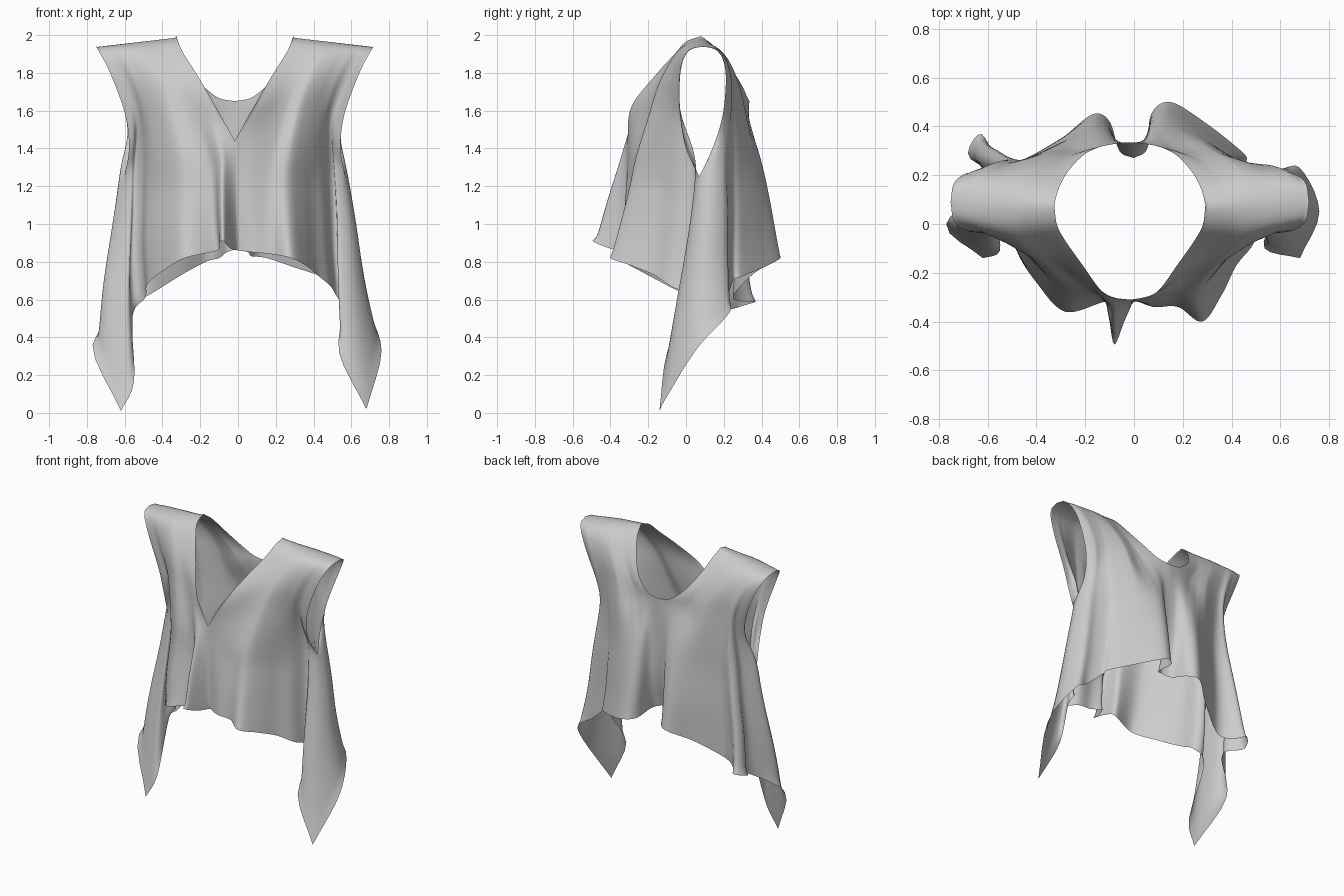
import bpy, bmesh, math
from mathutils import Vector

if "Cube" in bpy.data.objects:
    bpy.data.objects.remove(bpy.data.objects["Cube"])

NU, NV = 80, 48


def spline(pts, t):
    """Catmull-Rom through pts, t is a fractional index."""
    n = len(pts) - 1
    i = min(int(t), n - 1)
    f = t - i
    b, c = Vector(pts[i]), Vector(pts[i + 1])
    a = Vector(pts[i - 1]) if i else 2 * b - c
    d = Vector(pts[i + 2]) if i + 2 <= n else 2 * c - b
    return b + 0.5 * f * (c - a + f * (2 * a - 5 * b + 4 * c - d + f * (3 * (b - c) + d - a)))


def column(top, low, v):
    """Opening edge for the first half, seam for the second half."""
    if v <= 0.5:
        return spline(top, v * 2 * (len(top) - 1))
    return spline(low, (v - 0.5) * 2 * (len(low) - 1))


def eased(table, v, amount):
    """Edge column averaged over a window, so its corner fades inside the panel."""
    h = .26 * math.sin(math.pi * v) ** 2 * min(1, amount / .3)
    total = Vector((0, 0, 0))
    for k in range(-5, 6):
        t = (v + h * k / 5) * (len(table) - 1)
        i = max(0, min(int(t), len(table) - 2))
        total += table[i].lerp(table[i + 1], t - i)
    return total / 11


def hem_at(hem, u):
    """Hem points carry their own cross position as fourth value."""
    i = 0
    while i < len(hem) - 2 and u > hem[i + 1][3]:
        i += 1
    f = (u - hem[i][3]) / (hem[i + 1][3] - hem[i][3])
    return spline([h[:3] for h in hem], i + f)


# neckline and armhole edges, from shoulder ridge down (right half)
neck_front = [(.31, .08, 1.995), (.30, .00, 1.965), (.27, -.06, 1.90),
              (.20, -.16, 1.79), (.10, -.29, 1.62), (0, -.31, 1.44)]
neck_back = [(.31, .08, 1.995), (.29, .15, 1.94), (.25, .22, 1.85),
             (.18, .29, 1.745), (.09, .325, 1.67), (0, .335, 1.65)]
arm_front = [(.735, .09, 1.94), (.72, .01, 1.915), (.66, -.03, 1.80),
             (.58, -.03, 1.58), (.56, .00, 1.40), (.585, .07, 1.25)]
arm_back = [(.735, .09, 1.94), (.72, .17, 1.915), (.66, .21, 1.80),
            (.58, .195, 1.58), (.56, .14, 1.40), (.585, .07, 1.25)]

# hem folds, from centre to side point: x, y, z, cross position
hem_front_right = [(0, -.31, .86, 0), (.08, -.34, .85, .13), (.18, -.34, .84, .3),
                   (.28, -.40, .82, .47), (.36, -.29, .78, .6), (.42, -.17, .73, .7),
                   (.49, -.08, .67, .79), (.52, .03, .62, .85), (.565, .02, .54, .9),
                   (.535, -.10, .32, .95), (.68, -.14, .02, 1)]
hem_front_left = [(0, -.31, .86, 0), (-.04, -.40, .87, .06), (-.08, -.495, .91, .11),
                  (-.10, -.40, .90, .16), (-.11, -.32, .86, .22), (-.28, -.36, .82, .47),
                  (-.40, -.24, .75, .64), (-.48, -.11, .68, .78), (-.49, .01, .61, .84),
                  (-.56, .03, .51, .89), (-.55, -.11, .17, .95), (-.62, -.14, .01, 1)]
hem_back_right = [(0, .27, .87, 0), (.055, .31, .85, .09), (.07, .45, .83, .17),
                  (.15, .50, .82, .27), (.30, .41, .77, .48), (.45, .29, .72, .66),
                  (.47, .25, .70, .74), (.58, .22, .60, .82), (.68, .23, .53, .89),
                  (.76, .05, .33, .95), (.68, -.14, .02, 1)]
hem_back_left = [(0, .27, .87, 0), (-.06, .30, .85, .09), (-.10, .42, .82, .18),
                 (-.17, .45, .80, .28), (-.30, .35, .73, .47), (-.48, .25, .62, .66),
                 (-.57, .29, .59, .73), (-.63, .37, .59, .78), (-.68, .28, .56, .83),
                 (-.58, .18, .52, .88), (-.77, .00, .36, .95), (-.62, -.14, .01, 1)]

bm = bmesh.new()


def panel(side, front, hem):
    """Quarter of the garment: ruled between two edges, folds fade in toward the hem."""
    place = lambda pts: [(side * x - .017, y, z) for x, y, z in pts]
    inner = place(neck_front if front else neck_back)
    outer = place(arm_front if front else arm_back)
    y_mid = -.315 if front else .325
    inner_low = [inner[-1], (-.01, y_mid, 1.15), hem[0][:3]]
    outer_low = [outer[-1], (side * .612 - .005, .02, .88), (side * .635, -.06, .45), hem[-1][:3]]
    bulge = -.05 if front else .035
    inner_table = [column(inner, inner_low, k / 100) for k in range(101)]
    outer_table = [column(outer, outer_low, k / 100) for k in range(101)]
    rows = []
    for j in range(NV + 1):
        v = j / NV
        row = []
        for i in range(NU + 1):
            u = i / NU
            p = eased(inner_table, v, u).lerp(eased(outer_table, v, 1 - u), u)
            flat_hem = Vector(hem[0][:3]).lerp(Vector(hem[-1][:3]), u)
            # folds near the centre start below the neckline
            near = max(0, min(1, (.45 - u) / .25))
            fade = near * max(0, (v - .42) / .58) + (1 - near) * v ** 1.9
            p += (hem_at(hem, u) - flat_hem) * fade
            p.y += bulge * math.sin(math.pi * u) * math.sin(math.pi * v)
            row.append(bm.verts.new(p))
        rows.append(row)
    for j in range(NV):
        for i in range(NU):
            q = [rows[j][i], rows[j + 1][i], rows[j + 1][i + 1], rows[j][i + 1]]
            bm.faces.new(q if (side > 0) == front else q[::-1])


panel(1, True, hem_front_right)
panel(-1, True, hem_front_left)
panel(1, False, hem_back_right)
panel(-1, False, hem_back_left)

# sew the shoulders, centre lines and side seams, then relax the cloth a little
bmesh.ops.remove_doubles(bm, verts=bm.verts, dist=.0005)
for _ in range(8):
    bmesh.ops.smooth_vert(bm, verts=[v for v in bm.verts if not v.is_boundary], factor=.5,
                          use_axis_x=True, use_axis_y=True, use_axis_z=True)

mesh = bpy.data.meshes.new("draped_top")
bm.to_mesh(mesh)
bm.free()
for poly in mesh.polygons:
    poly.use_smooth = True
top = bpy.data.objects.new("draped_top", mesh)
bpy.context.collection.objects.link(top)
